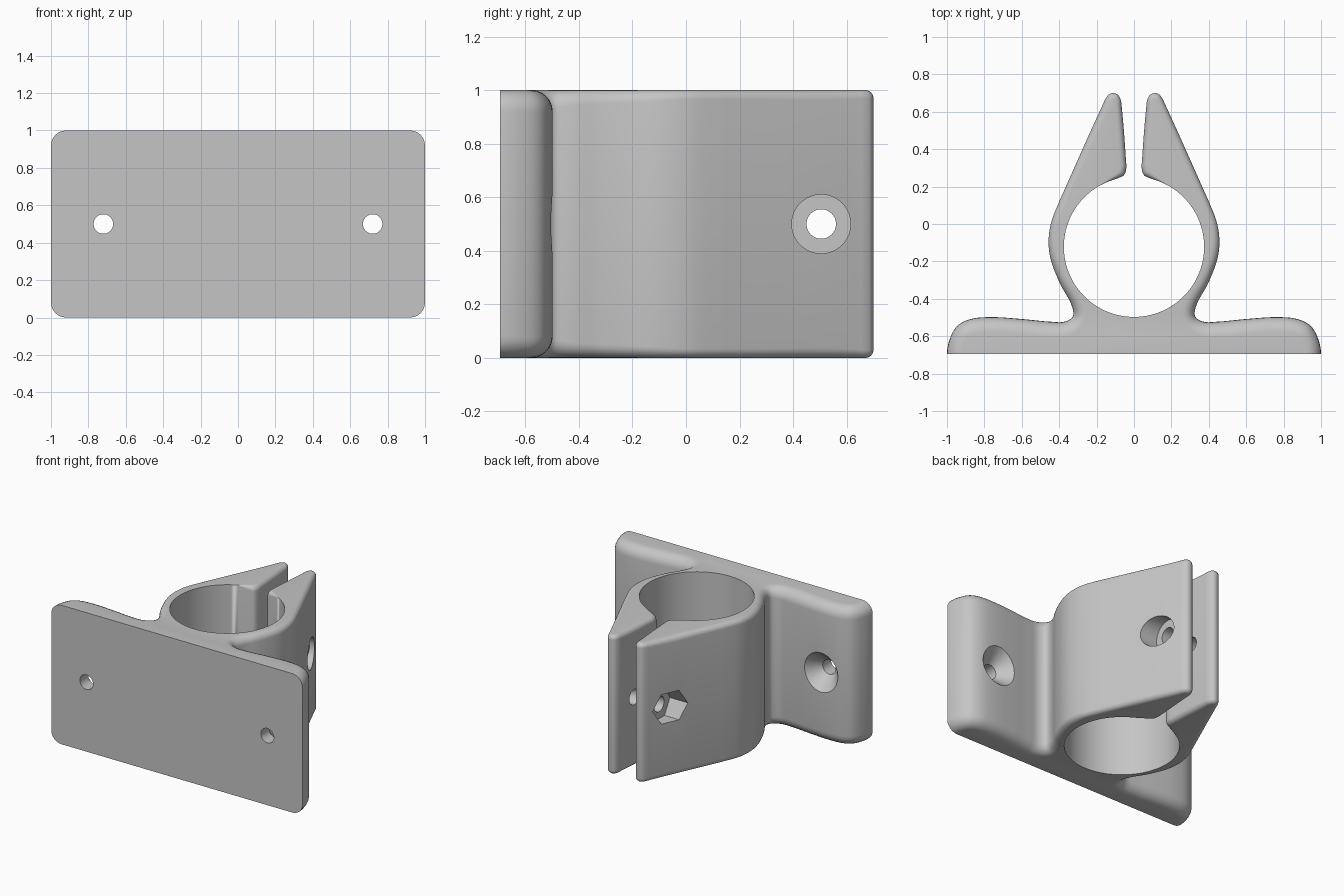
import bpy, bmesh, math
from mathutils import Vector
from mathutils.geometry import interpolate_bezier

cube = bpy.data.objects.get("Cube")
if cube:
    bpy.data.objects.remove(cube, do_unlink=True)

grey = bpy.data.materials.new("light_grey")
grey.use_nodes = True
colour = (0.56, 0.56, 0.56, 1)
grey.diffuse_color = colour
grey.node_tree.nodes["Principled BSDF"].inputs["Base Color"].default_value = colour

BORE_Y, BORE_R = -0.122, 0.375

# Left half of the outline: x, y and the rounding radius of the end edges
knots = [Vector(k) for k in (
    (1, -.695, .08), (.985, -.615, .08), (.945, -.545, .08), (.88, -.51, .08),
    (.78, -.498, .08), (.6, -.508, .08), (.45, -.522, .08), (.37, -.522, .075),
    (.328, -.495, .07), (.33, -.445, .06), (.395, -.32, .05), (.445, -.19, .045),
    (.457, -.1, .04), (.445, 0, .035), (.4, .12, .035), (.38, .165, .035),
    (.165, .643, .033), (.152, .67, .03), (.135, .692, .03), (.11, .7, .03),
    (.085, .69, .03), (.07, .66, .03), (.066, .63, .033), (.043, .34, .035),
    (.041, .3, .035), (.053, .262, .035), (.09, .243, .025))]


def smooth_path(points, steps=5):
    """Smooth curve through the points, without overshoot on uneven spacing."""
    dirs = []
    for i in range(len(points)):
        before = points[i] - points[max(i - 1, 0)]
        after = points[min(i + 1, len(points) - 1)] - points[i]
        dirs.append((before.normalized() + after.normalized()).normalized())
    dirs[0] = Vector((0, 1, 0))
    path = [points[0]]
    for a, b, da, db in zip(points, points[1:], dirs, dirs[1:]):
        reach = (b - a).length / 3
        path += interpolate_bezier(a, a + da * reach, b - db * reach, b, steps + 1)[1:]
    return path


half = smooth_path(knots)

# Bore wall, its edge rounding fading out next to the slit
start = math.acos(knots[-1].x / BORE_R)
ARC = 48
for i in range(1, ARC + 1):
    a = start - (start + math.pi / 2) * i / ARC
    half.append(Vector((BORE_R * math.cos(a), BORE_Y + BORE_R * math.sin(a),
                        max(0, .025 - .007 * i))))
half[-1].x = 0
outline = half + [Vector((-p.x, p.y, p.z)) for p in reversed(half[:-1])]

# Inward directions used to round the ends
count = len(outline)
inward = []
for i in range(count):
    t = outline[(i + 1) % count] - outline[i - 1]
    inward.append(Vector((-t.y, t.x, 0)).normalized())
inward[0], inward[-1] = Vector((-1, 0, 0)), Vector((1, 0, 0))

# Clamp body: stacked rings, inset towards both ends
ROUND = 6
bm = bmesh.new()
rings = []
for top in (False, True):
    for k in range(ROUND + 1):
        a = math.pi / 2 * (k if top else ROUND - k) / ROUND
        ring = []
        for p, n in zip(outline, inward):
            r = p.z
            flat = Vector((p.x, p.y, 0)) + n * r * (1 - math.cos(a))
            depth = r * (1 - math.sin(a))
            ring.append(bm.verts.new((flat.x, flat.y, 1 - depth if top else depth)))
        rings.append(ring)
for low, high in zip(rings, rings[1:]):
    for i in range(count):
        j = (i + 1) % count
        bm.faces.new((low[i], low[j], high[j], high[i]))
bm.faces.new(list(reversed(rings[0])))
bm.faces.new(rings[-1])
bmesh.ops.remove_doubles(bm, verts=bm.verts, dist=1e-5)
bmesh.ops.recalc_face_normals(bm, faces=bm.faces)
mesh = bpy.data.meshes.new("pipe_clamp")
bm.to_mesh(mesh)
bm.free()
mesh.materials.append(grey)
clamp = bpy.data.objects.new("pipe_clamp", mesh)
bpy.context.collection.objects.link(clamp)

cutters = []


def cutter(name, begin, end, r1, r2, sides=48):
    """Cylinder, cone or prism between two points."""
    begin, end = Vector(begin), Vector(end)
    axis = end - begin
    bpy.ops.mesh.primitive_cone_add(vertices=sides, radius1=r1, radius2=r2,
                                    depth=axis.length, location=(begin + end) / 2)
    ob = bpy.context.object
    ob.name = name
    ob.rotation_euler = axis.to_track_quat('Z', 'Y').to_euler()
    ob.hide_render = True
    ob.data.materials.append(grey)
    cutters.append(ob)
    return ob


# Countersunk mounting holes
for side, x in (("left", .72), ("right", -.72)):
    cutter(side + "_screw_hole", (x, -.8, .5), (x, -.55, .5), .052, .052)
    cutter(side + "_countersink", (x, -.6, .5), (x, -.44, .5), .052, .193)

# Clamping bolt hole, head recess on the left, nut pocket on the right
cutter("bolt_hole", (-.5, .505, .5), (.5, .505, .5), .055, .055)
cutter("bolt_head_recess", (.14, .505, .5), (.5, .505, .5), .11, .11)
nut = cutter("nut_pocket", (-.14, .505, .5), (-.5, .505, .5), .122, .122, 6)
bpy.context.view_layer.update()
corner = nut.matrix_world.to_3x3() @ nut.data.vertices[0].co
if abs(corner.z) > .1:  # put the hexagon corners front and back
    for v in nut.data.vertices:
        v.co.x, v.co.y = -v.co.y, v.co.x

# Cut the holes and shade
bpy.ops.object.select_all(action='DESELECT')
clamp.select_set(True)
bpy.context.view_layer.objects.active = clamp
for ob in cutters:
    mod = clamp.modifiers.new(ob.name, 'BOOLEAN')
    mod.operation = 'DIFFERENCE'
    mod.solver = 'EXACT'
    mod.object = ob
    bpy.ops.object.modifier_apply(modifier=mod.name)
for ob in cutters:
    bpy.data.objects.remove(ob, do_unlink=True)
bpy.ops.object.shade_smooth_by_angle(angle=math.radians(35))
